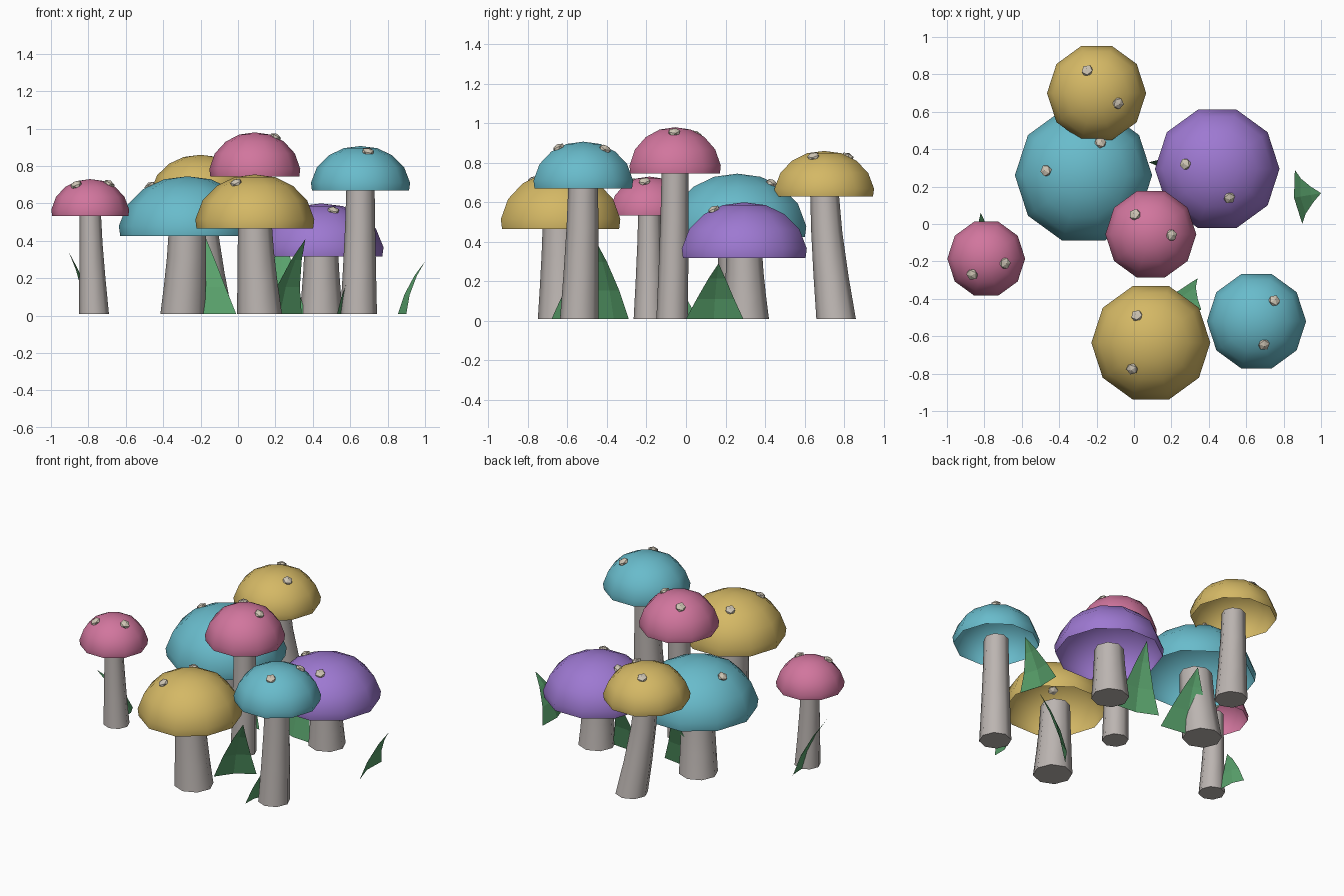
import bpy, bmesh, math
from mathutils import Vector

if "Cube" in bpy.data.objects:
    bpy.data.objects.remove(bpy.data.objects["Cube"])


def material(name, rgb):
    m = bpy.data.materials.new(name)
    m.diffuse_color = (*rgb, 1)
    m.use_nodes = True
    m.node_tree.nodes["Principled BSDF"].inputs["Base Color"].default_value = m.diffuse_color
    return m


GOLD = material("gold", (0.66, 0.48, 0.13))
TEAL = material("teal", (0.14, 0.50, 0.60))
PINK = material("pink", (0.64, 0.18, 0.34))
PURPLE = material("purple", (0.34, 0.19, 0.64))
STEM = material("stem", (0.50, 0.46, 0.44))
WART = material("wart", (0.62, 0.56, 0.46))
GRASS = material("grass", (0.10, 0.36, 0.15))


def finish(bm, name, mat, smooth=None, normals=True):
    if normals:
        bmesh.ops.recalc_face_normals(bm, faces=bm.faces)
    me = bpy.data.meshes.new(name)
    bm.to_mesh(me)
    bm.free()
    ob = bpy.data.objects.new(name, me)
    bpy.context.collection.objects.link(ob)
    me.materials.append(mat)
    if smooth:
        bpy.ops.object.select_all(action='DESELECT')
        ob.select_set(True)
        bpy.context.view_layer.objects.active = ob
        bpy.ops.object.shade_smooth_by_angle(angle=math.radians(smooth))
    return ob


def loft(bm, rings, n):
    """Bridge (centre, radius) rings of n sides; returns the vertex rings."""
    loops = []
    for c, r in rings:
        loops.append([bm.verts.new((c[0] + r * math.cos(2 * math.pi * i / n),
                                    c[1] + r * math.sin(2 * math.pi * i / n), c[2]))
                      for i in range(n)])
    for a, b in zip(loops, loops[1:]):
        for i in range(n):
            j = (i + 1) % n
            bm.faces.new((a[i], a[j], b[j], b[i]))
    return loops


# Cap outline: radius and height fractions from rim to crown
PROFILE = [(0.98, 0.0), (1.0, 0.17), (0.88, 0.52), (0.64, 0.79), (0.34, 0.95), (0.0, 1.0)]


def cap_height(f):
    for (r0, h0), (r1, h1) in zip(PROFILE[1:], PROFILE[2:]):
        if r1 <= f <= r0:
            return h0 + (h1 - h0) * (r0 - f) / (r0 - r1)
    return 1.0


def mushroom(name, mat, centre, radius, rim, top, base, r_base, r_top, warts):
    cx, cy = centre
    # Hollow ten-sided cap
    bm = bmesh.new()
    loops = loft(bm, [((cx, cy, rim + h * (top - rim)), r * radius)
                      for r, h in PROFILE[:-1]], 10)
    tip = bm.verts.new((cx, cy, top))
    last = loops[-1]
    for i in range(10):
        bm.faces.new((last[i], last[(i + 1) % 10], tip))
    finish(bm, name + "_cap", mat, 50, normals=False)

    # Flared, leaning stem that ends just inside the cap
    bm = bmesh.new()
    a, b = Vector((*base, 0.01)), Vector((cx, cy, rim + 0.035))
    rings = []
    for t in (0, 0.33, 0.67, 1):
        p = a.lerp(b, t)
        p.xy = Vector(base).lerp(Vector(centre), 1 - (1 - t) ** 1.4)
        rings.append((p, r_top + (r_base - r_top) * (1 - t) ** 1.3))
    rings[0][0].z = 0.01
    loops = loft(bm, rings, 8)
    bm.faces.new(loops[0][::-1])
    bm.faces.new(loops[-1])
    finish(bm, name + "_stem", STEM, 50)

    # Small flattened warts sunk into the cap
    for k, (wx, wy) in enumerate(warts):
        f = math.hypot(wx - cx, wy - cy) / radius
        z = rim + cap_height(f) * (top - rim)
        n = Vector((wx - cx, wy - cy, 0.9 * radius)).normalized()
        bm = bmesh.new()
        bmesh.ops.create_icosphere(bm, subdivisions=1, radius=0.034)
        bmesh.ops.scale(bm, vec=(1, 1, 0.6), verts=bm.verts)
        bmesh.ops.transform(bm, matrix=n.to_track_quat('Z', 'Y').to_matrix().to_4x4(),
                            verts=bm.verts)
        bmesh.ops.translate(bm, vec=(wx, wy, z), verts=bm.verts)
        finish(bm, f"{name}_wart_{k + 1}", WART)


mushroom("back_gold", GOLD, (-0.20, 0.70), 0.265, 0.63, 0.86, (-0.13, 0.76), 0.10, 0.072,
         [(-0.25, 0.82), (-0.085, 0.645)])
mushroom("large_teal", TEAL, (-0.27, 0.26), 0.367, 0.425, 0.745, (-0.295, 0.29), 0.12, 0.10,
         [(-0.47, 0.285), (-0.18, 0.435)])
mushroom("low_purple", PURPLE, (0.445, 0.295), 0.333, 0.317, 0.60, (0.445, 0.305), 0.115, 0.09,
         [(0.275, 0.32), (0.51, 0.14)])
mushroom("centre_pink", PINK, (0.09, -0.055), 0.243, 0.745, 0.98, (0.09, -0.07), 0.08, 0.068,
         [(0.005, 0.05), (0.2, -0.06)])
mushroom("left_pink", PINK, (-0.79, -0.185), 0.208, 0.533, 0.73, (-0.77, -0.185), 0.08, 0.056,
         [(-0.865, -0.27), (-0.69, -0.21)])
mushroom("front_gold", GOLD, (0.09, -0.635), 0.318, 0.465, 0.755, (0.115, -0.63), 0.12, 0.09,
         [(0.015, -0.49), (-0.01, -0.775)])
mushroom("right_teal", TEAL, (0.655, -0.52), 0.265, 0.67, 0.907, (0.645, -0.54), 0.098, 0.075,
         [(0.75, -0.41), (0.695, -0.645)])


def blade(name, a, b, tip):
    """Curved, creased grass blade from base corners a, b up to the tip."""
    a, b, tip = Vector((*a, 0.01)), Vector((*b, 0.01)), Vector(tip)
    mid = (a + b) / 2
    lean = Vector((tip.x - mid.x, tip.y - mid.y, 0))
    bm = bmesh.new()
    rows = []
    for t in (0, 0.35, 0.7):
        w = 1 - t
        c = mid + lean * t ** 1.5
        c.z = 0.01 + tip.z * t
        crease = lean.normalized() * -0.025 * w
        rows.append([bm.verts.new(c + (a - mid) * w), bm.verts.new(c + crease),
                     bm.verts.new(c + (b - mid) * w)])
    end = bm.verts.new(tip)
    for r, s in zip(rows, rows[1:]):
        for i in (0, 1):
            bm.faces.new((r[i], r[i + 1], s[i + 1], s[i]))
    for i in (0, 1):
        bm.faces.new((rows[-1][i], rows[-1][i + 1], end))
    finish(bm, name, GRASS)


# Grass blades
blade("grass_left", (-0.82, 0.06), (-0.78, -0.12), (-0.905, -0.20, 0.34))
blade("grass_large_teal", (-0.01, 0.24), (-0.35, 0.34), (-0.17, 0.40, 0.41))
blade("grass_purple", (0.36, 0.26), (0.08, 0.33), (0.25, 0.42, 0.43))
blade("grass_front", (0.34, -0.29), (0.15, -0.47), (0.36, -0.46, 0.41))
blade("grass_right", (0.86, 0.29), (0.90, 0.0), (1.0, 0.165, 0.29))
blade("grass_right_teal", (0.53, -0.68), (0.58, -0.48), (0.62, -0.56, 0.25))
